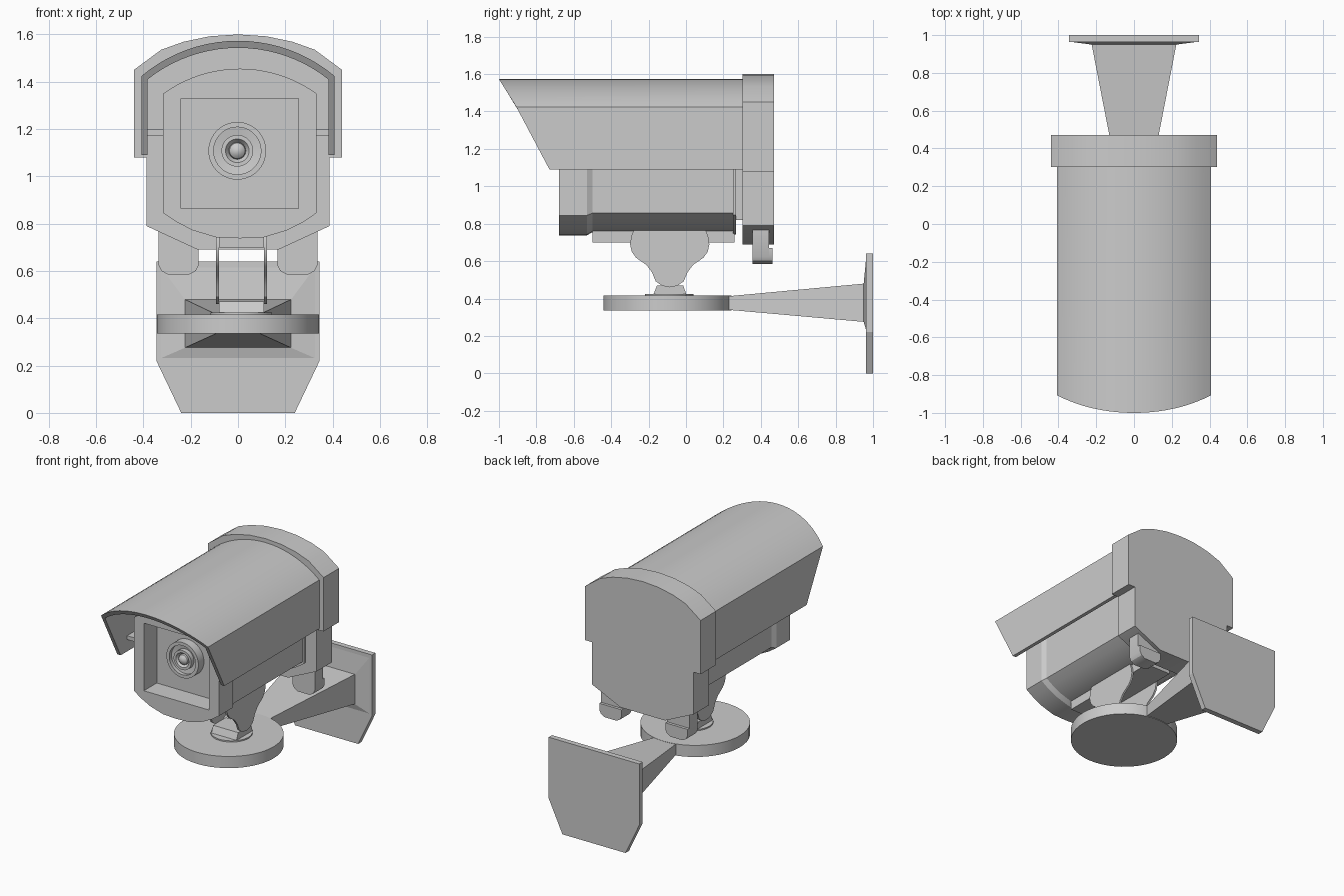
import bpy, bmesh, math

if "Cube" in bpy.data.objects:
    bpy.data.objects.remove(bpy.data.objects["Cube"])


def loft(name, rings, smooth=None):
    """Skin equal-length rings of 3D points and cap both ends."""
    bm = bmesh.new()
    vs = [[bm.verts.new(p) for p in r] for r in rings]
    n = len(rings[0])
    for a, b in zip(vs, vs[1:]):
        for i in range(n):
            j = (i + 1) % n
            bm.faces.new((a[i], a[j], b[j], b[i]))
    bm.faces.new(vs[0])
    bm.faces.new(vs[-1])
    bmesh.ops.recalc_face_normals(bm, faces=bm.faces)
    me = bpy.data.meshes.new(name)
    bm.to_mesh(me)
    bm.free()
    ob = bpy.data.objects.new(name, me)
    bpy.context.collection.objects.link(ob)
    if smooth:
        bpy.ops.object.select_all(action='DESELECT')
        ob.select_set(True)
        bpy.context.view_layer.objects.active = ob
        bpy.ops.object.shade_smooth_by_angle(angle=math.radians(smooth))
    return ob


def extrude_y(name, pts, y0, y1, smooth=None):
    return loft(name, [[(x, y, z) for x, z in pts] for y in (y0, y1)], smooth)


def extrude_x(name, pts, x0, x1, smooth=None):
    return loft(name, [[(x, y, z) for y, z in pts] for x in (x0, x1)], smooth)


def rect(x0, x1, z0, z1):
    return [(x0, z0), (x1, z0), (x1, z1), (x0, z1)]


def box(name, x0, x1, y0, y1, z0, z1):
    return extrude_y(name, rect(x0, x1, z0, z1), y0, y1)


def mirrored(half):
    """Close a right-hand profile by mirroring it in x."""
    return half + [(-x, z) for x, z in reversed(half) if x > 1e-6]


def arch(w, z0, z1, n=10):
    """Circular arc points from (w, z0) up to (0, z1)."""
    s = z1 - z0
    r = (w * w + s * s) / (2 * s)
    a = math.asin(w / r)
    return [(r * math.sin(a * (1 - i / n)), z1 - r + r * math.cos(a * (1 - i / n)))
            for i in range(n + 1)]


def disc(name, cx, cy, r, z0, z1, n=48):
    return loft(name, [[(cx + r * math.cos(2 * math.pi * i / n),
                         cy + r * math.sin(2 * math.pi * i / n), z) for i in range(n)]
                       for z in (z0, z1)], 30)


# Wall plate, its shallow raised front, and the tapered arm
extrude_y("wall_plate", mirrored([(0.24, 0), (0.345, 0.22), (0.345, 0.64)]), 0.963, 1.0)
loft("wall_plate_rise", [[(x, 0.965, z) for x, z in rect(-0.34, 0.34, 0.225, 0.635)],
                         [(x, 0.95, z) for x, z in rect(-0.225, 0.225, 0.275, 0.48)]])
loft("arm", [[(x, 0.955, z) for x, z in rect(-0.225, 0.225, 0.275, 0.48)],
             [(x, 0.2, z) for x, z in rect(-0.078, 0.078, 0.342, 0.41)]])

# Round base with swivel foot
disc("base_disc", 0, -0.1, 0.342, 0.335, 0.415)
disc("swivel_washer", 0.014, -0.09, 0.13, 0.41, 0.424)
loft("swivel_foot", [[(-0.081, -0.175, 0.42), (0.11, -0.175, 0.42), (0.11, 0.003, 0.42), (-0.081, 0.003, 0.42)],
                     [(-0.081, -0.155, 0.47), (0.11, -0.155, 0.47), (0.11, -0.015, 0.47), (-0.081, -0.015, 0.47)]])

# Pair of waisted bracket plates and the rail under the body
half = [(0.0, 0.46), (0.04, 0.468), (0.075, 0.492), (0.095, 0.54), (0.125, 0.58),
        (0.18, 0.618), (0.203, 0.65), (0.212, 0.69), (0.205, 0.735), (0.19, 0.77)]
plate = [(y - 0.087, z) for y, z in mirrored(half)]
for side, x in (("left", -0.094), ("right", 0.11)):
    extrude_x("bracket_plate_" + side, plate, x, x + 0.013, 30)
box("mount_rail", -0.081, 0.11, -0.5, 0.26, 0.70, 0.78)


# Camera body: front bezel, stepped waist and rear flange in one loft
half_body = [(0.0, 0.738), (0.1, 0.742), (0.2, 0.772), (0.27, 0.808), (0.324, 0.845),
             (0.324, 1.35)] + arch(0.324, 1.35, 1.455)[1:]
body_pts = mirrored(half_body)


def body_ring(y, inset):
    kx, kz = 1 - inset / 0.324, 1 - inset / 0.36
    return [(0.008 + x * kx, y, 1.097 + (z - 1.097) * kz) for x, z in body_pts]


body = loft("camera_body", [body_ring(-0.68, 0), body_ring(-0.53, 0), body_ring(-0.5, 0.017),
                            body_ring(0.25, 0.017), body_ring(0.25, 0.004), body_ring(0.268, 0.004)], 25)

# Window recess
cutter = box("window_cutter", -0.24, 0.255, -0.9, -0.54, 0.865, 1.33)
mod = body.modifiers.new("window", 'BOOLEAN')
mod.operation = 'DIFFERENCE'
mod.solver = 'EXACT'
mod.object = cutter
bpy.context.view_layer.objects.active = body
bpy.ops.object.modifier_apply(modifier=mod.name)
bpy.data.objects.remove(cutter)

# Lens: concentric stepped rings ending in a small dome
steps = [(0.122, -0.535), (0.122, -0.6), (0.1, -0.6), (0.1, -0.575), (0.067, -0.57),
         (0.067, -0.6), (0.05, -0.6), (0.036, -0.58), (0.033, -0.594), (0.02, -0.606), (0.004, -0.61)]
N = 40
loft("lens", [[(-0.003 + r * math.cos(2 * math.pi * i / N), y, 1.108 + r * math.sin(2 * math.pi * i / N))
               for i in range(N)] for r, y in steps], 30)

# Neck joining body to rear cap
box("rear_neck", -0.27, 0.285, 0.26, 0.31, 0.82, 1.36)

# Rear cap with stepped sides and arched top
cap = [(0.17, 0.69), (0.387, 0.79), (0.387, 1.08), (0.44, 1.08), (0.44, 1.45),
       (0.325, 1.535), (0.23, 1.569), (0.12, 1.592), (0.0, 1.6)]
extrude_y("rear_cap", mirrored(cap), 0.302, 0.47, 25)

# Sun hood: arched shell with a slanted front edge
outer = mirrored([(0.407, 1.09), (0.407, 1.425)] + arch(0.407, 1.425, 1.573)[1:])
inner = mirrored([(0.382, 1.09), (0.382, 1.41)] + arch(0.382, 1.41, 1.543)[1:])
hood = outer + inner[::-1]


def slant(z):
    return -0.73 - (z - 1.09) * 0.53 if z < 1.43 else -0.91 - (z - 1.43) * 0.63


loft("sun_hood", [[(x, slant(z), z) for x, z in hood], [(x, 0.31, z) for x, z in hood]], 30)

# Rails holding the hood, and the latches below the cap
latch = [(-0.085, 0.79), (-0.085, 0.625), (-0.072, 0.6), (-0.045, 0.585),
         (0.045, 0.585), (0.072, 0.6), (0.085, 0.625), (0.085, 0.79)]
for side, s in (("left", -1), ("right", 1)):
    box("hood_rail_" + side, *sorted((s * 0.29, s * 0.39)), -0.66, 0.305, 1.172, 1.198)
    pts = [(s * 0.251 + x, z) for x, z in latch]
    extrude_y("latch_" + side, pts, 0.355, 0.443, 30)
    extrude_y("latch_lip_" + side, [(x, min(z, 0.67)) for x, z in pts], 0.44, 0.462, 30)
